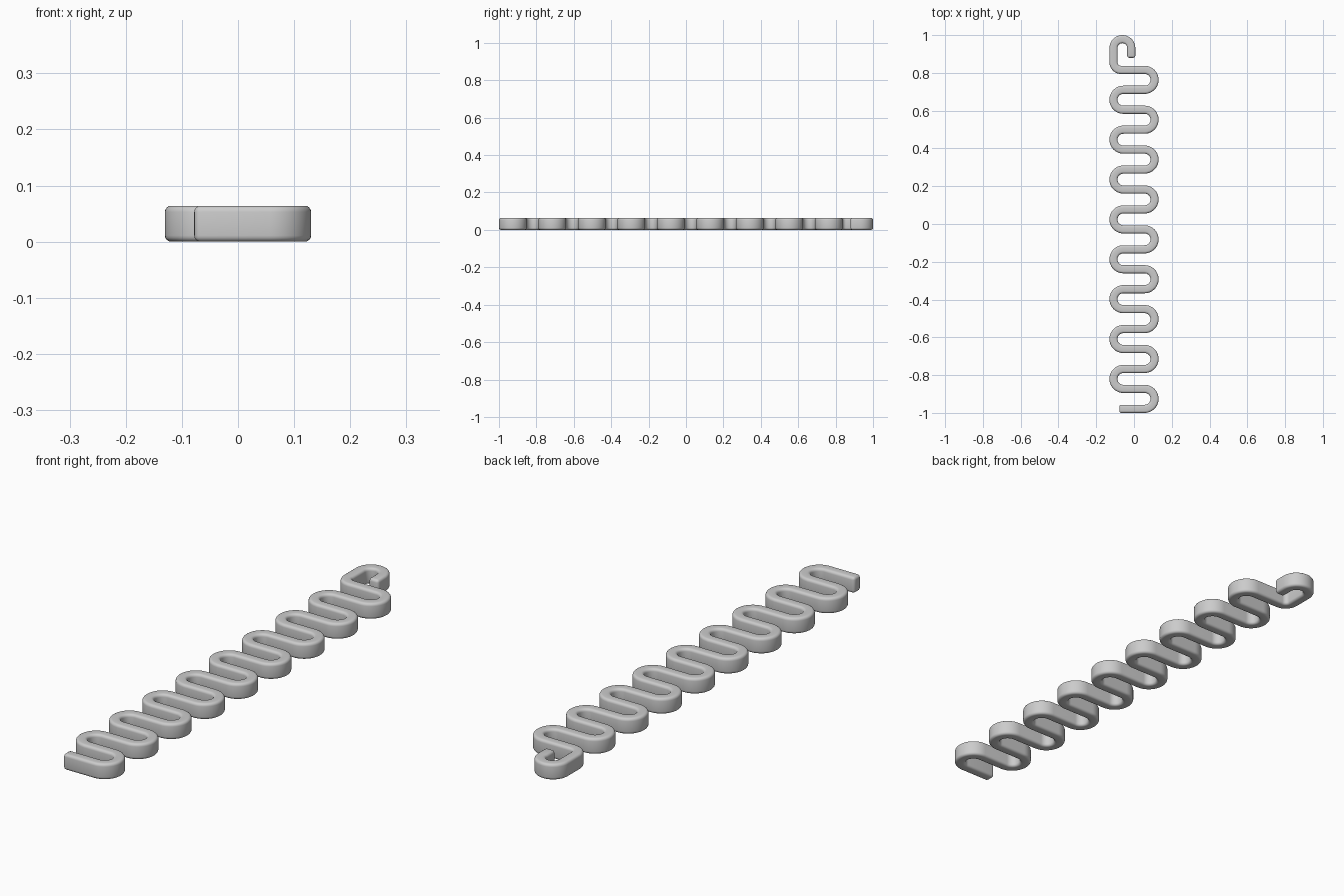
import bpy, bmesh
from math import pi, sin, cos, radians
from mathutils import Vector

cube = bpy.data.objects.get("Cube")
if cube:
    bpy.data.objects.remove(cube, do_unlink=True)

WIDTH, HEIGHT, ROUND = 0.043, 0.064, 0.011
ROWS = 17                           # number of U bends
FIRST_Y, LAST_Y = -0.9785, 0.816    # first and last straight rows
PITCH = (LAST_Y - FIRST_Y) / ROWS
BEND_X = 0.056                      # bend centres sit at +/- this x
HOOK_X = -0.1085                    # outer leg of the end hook


def arc(cx, cy, radius, start, end, steps):
    """Points along an arc, angles in degrees."""
    angles = [radians(start + (end - start) * i / steps) for i in range(steps + 1)]
    return [Vector((cx + radius * cos(a), cy + radius * sin(a), 0)) for a in angles]


# Centre line: alternating U bends, then a hook
path = [Vector((-0.08 + 0.002, FIRST_Y, 0))]
for k in range(ROWS):
    side = 1 if k % 2 == 0 else -1
    end = 90 if side > 0 else -270
    path += arc(side * BEND_X, FIRST_Y + (k + 0.5) * PITCH, PITCH / 2, -90, end, 24)
path += arc(HOOK_X + 0.04, LAST_Y + 0.04, 0.04, -90, -180, 12)
path += arc(HOOK_X + 0.047, 0.9315, 0.047, 180, 0, 24)
path.append(Vector((HOOK_X + 0.094, 0.88, 0)))

# Sweep a rectangle along the centre line
bm = bmesh.new()
rings = []
for i, p in enumerate(path):
    before = (p - path[i - 1]).normalized() if i else Vector()
    after = (path[i + 1] - p).normalized() if i < len(path) - 1 else Vector()
    t = (before + after).normalized()
    n = Vector((-t.y, t.x, 0)) * WIDTH / 2
    up = Vector((0, 0, HEIGHT))
    rings.append([bm.verts.new(v) for v in (p - n, p + n, p + n + up, p - n + up)])
for a, b in zip(rings, rings[1:]):
    for j in range(4):
        m = (j + 1) % 4
        bm.faces.new((a[j], a[m], b[m], b[j]))
bm.faces.new(rings[0])
bm.faces.new(rings[-1])
bmesh.ops.recalc_face_normals(bm, faces=bm.faces)

# Round every hard edge
hard = [e for e in bm.edges if e.calc_face_angle(0) > radians(40)]
bmesh.ops.bevel(bm, geom=hard, offset=ROUND, offset_type='OFFSET', segments=4,
                profile=0.5, affect='EDGES', clamp_overlap=False)
bmesh.ops.recalc_face_normals(bm, faces=bm.faces)

mesh = bpy.data.meshes.new("zigzag_spring")
bm.to_mesh(mesh)
bm.free()
spring = bpy.data.objects.new("zigzag_spring", mesh)
bpy.context.collection.objects.link(spring)

# Plain grey
grey = bpy.data.materials.new("plain_grey")
grey.use_nodes = True
colour = (0.6, 0.6, 0.6, 1)
grey.diffuse_color = colour
grey.node_tree.nodes["Principled BSDF"].inputs["Base Color"].default_value = colour
mesh.materials.append(grey)

bpy.ops.object.select_all(action='DESELECT')
spring.select_set(True)
bpy.context.view_layer.objects.active = spring
bpy.ops.object.shade_smooth_by_angle(angle=radians(35))
